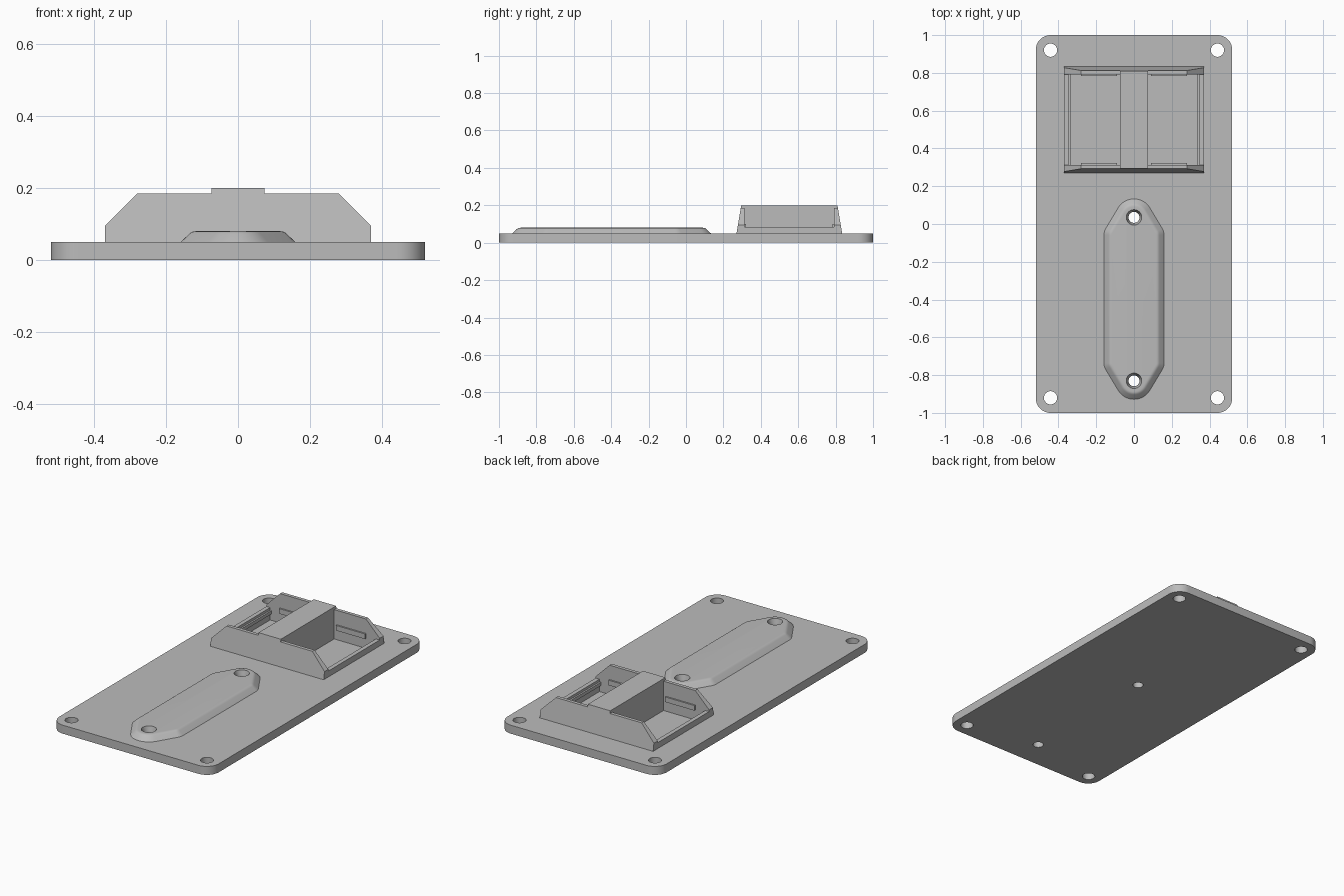
import bpy
from math import sin, cos, radians, pi

cube = bpy.data.objects.get("Cube")
if cube:
    bpy.data.objects.remove(cube, do_unlink=True)

grey = bpy.data.materials.new("plain grey")
grey.use_nodes = True
grey.diffuse_color = (0.5, 0.5, 0.5, 1)
grey.node_tree.nodes["Principled BSDF"].inputs["Base Color"].default_value = (0.5, 0.5, 0.5, 1)


def loft(name, rings):
    """Solid through matching rings of points, capped at both ends."""
    n = len(rings[0])
    faces = [list(range(n))[::-1], [(len(rings) - 1) * n + i for i in range(n)]]
    for r in range(len(rings) - 1):
        for i in range(n):
            j = (i + 1) % n
            faces.append([r * n + i, r * n + j, (r + 1) * n + j, (r + 1) * n + i])
    mesh = bpy.data.meshes.new(name)
    mesh.from_pydata([p for ring in rings for p in ring], [], faces)
    mesh.materials.append(grey)
    obj = bpy.data.objects.new(name, mesh)
    bpy.context.collection.objects.link(obj)
    # make all normals face outward
    import bmesh
    bm = bmesh.new()
    bm.from_mesh(mesh)
    bmesh.ops.recalc_face_normals(bm, faces=bm.faces)
    bm.to_mesh(mesh)
    bm.free()
    return obj


def box(name, x0, x1, y0, y1, z0, z1):
    return loft(name, [[(x0, y0, z), (x1, y0, z), (x1, y1, z), (x0, y1, z)] for z in (z0, z1)])


def arc(cx, cy, r, a0, a1, steps):
    return [(cx + r * cos(a0 + (a1 - a0) * i / steps), cy + r * sin(a0 + (a1 - a0) * i / steps))
            for i in range(steps + 1)]


def hole(x, y, levels):
    """Round cutter with (radius, height) levels."""
    return loft("hole_cutter", [[(*p, z) for p in arc(x, y, r, 0, 2 * pi, 32)[:-1]] for r, z in levels])


def cut(obj, cutters):
    bpy.context.view_layer.objects.active = obj
    for c in cutters:
        c.hide_render = True
        mod = obj.modifiers.new("cut", 'BOOLEAN')
        mod.operation, mod.solver, mod.object = 'DIFFERENCE', 'EXACT', c
        bpy.ops.object.modifier_apply(modifier=mod.name)


def smooth(obj):
    bpy.ops.object.select_all(action='DESELECT')
    obj.select_set(True)
    bpy.context.view_layer.objects.active = obj
    bpy.ops.object.shade_smooth_by_angle(angle=radians(30))


# Dimensions of the plate and the two mounting holes
HX, HY, THICK, CORNER = 0.52, 1.0, 0.05, 0.078
HOLE_TOP, HOLE_LOW = 0.035, -0.83

# Rounded base plate
outline = []
for k, (sx, sy) in enumerate([(1, 1), (-1, 1), (-1, -1), (1, -1)]):
    outline += arc(sx * (HX - CORNER), sy * (HY - CORNER), CORNER, k * pi / 2, (k + 1) * pi / 2, 10)
plate = loft("base_plate", [[(x, y, z) for x, y in outline] for z in (0, THICK)])


# Raised pad with sloped, softened rim and pointed round ends
def pad_outline(d):
    tip, half, rc, tilt = 0.098, 0.159, 0.07, radians(31)
    rise = ((tip - rc) - (half - rc) * cos(tilt)) / sin(tilt)
    mid = (HOLE_TOP + HOLE_LOW) / 2
    upper = arc(half - rc, HOLE_TOP + rise, rc - d, 0, tilt, 5)
    upper += arc(0, HOLE_TOP, tip - d, tilt, pi - tilt, 16)
    upper += arc(rc - half, HOLE_TOP + rise, rc - d, pi - tilt, pi, 5)
    return upper + [(-x, 2 * mid - y) for x, y in upper]


pad = loft("raised_pad", [[(x, y, z) for x, y in pad_outline(d)] for d, z in
           [(0, 0.045), (0, 0.05), (0.024, 0.073), (0.03, 0.0775), (0.036, 0.0795), (0.043, 0.08)]])

# Holder pocket limits
Y0, Y1, IN0, IN1 = 0.27, 0.835, 0.313, 0.792
BAR, POCKET, END = 0.073, 0.345, 0.37

# Drill corner holes, countersunk pad holes and the two pockets
corner_holes = [hole(sx * 0.442, sy * 0.92, [(0.035, -0.1), (0.035, 0.2)])
                for sx in (-1, 1) for sy in (-1, 1)]
pad_holes = [hole(0, y, [(0.029, -0.1), (0.029, 0.055), (0.041, 0.078), (0.041, 0.2)])
             for y in (HOLE_TOP, HOLE_LOW)]
pockets = [box("pocket_cutter", min(s * BAR, s * POCKET), max(s * BAR, s * POCKET), IN0, IN1, 0.012, 0.2)
           for s in (-1, 1)]
cut(plate, corner_holes + pad_holes + pockets)
cut(pad, pad_holes)
for c in corner_holes + pad_holes + pockets:
    bpy.data.objects.remove(c, do_unlink=True)
smooth(plate)
smooth(pad)

# Holder walls: sloped outside, chamfered ends, raised middle
half = [(END, 0.05), (END, 0.095), (0.28, 0.185), (BAR, 0.185), (BAR, 0.2)]
profile = half + [(-x, z) for x, z in reversed(half)]
for name, outer, inner, way in [("front_wall", Y0, IN0, 1), ("back_wall", Y1, IN1, -1)]:
    loft(name, [[(x, outer + way * (z - THICK) / 6, z) for x, z in profile],
                [(x, inner, z) for x, z in profile]])

# Central bar between the walls
box("centre_bar", -BAR, BAR, IN0, IN1, THICK, 0.2)

# End sills with an inner step, and thin rails on the walls
for side, s in [("left", 1), ("right", -1)]:
    def span(a, b):
        return sorted((s * a, s * b))
    box(side + "_sill", *span(POCKET, END), IN0, IN1, THICK, 0.085)
    box(side + "_sill_step", *span(0.335, POCKET), IN0, IN1, 0.05, 0.07)
    box(side + "_front_rail", *span(0.09, 0.28), IN0, IN0 + 0.009, 0.07, 0.1)
    box(side + "_back_rail", *span(0.09, 0.28), IN1 - 0.009, IN1, 0.07, 0.1)
